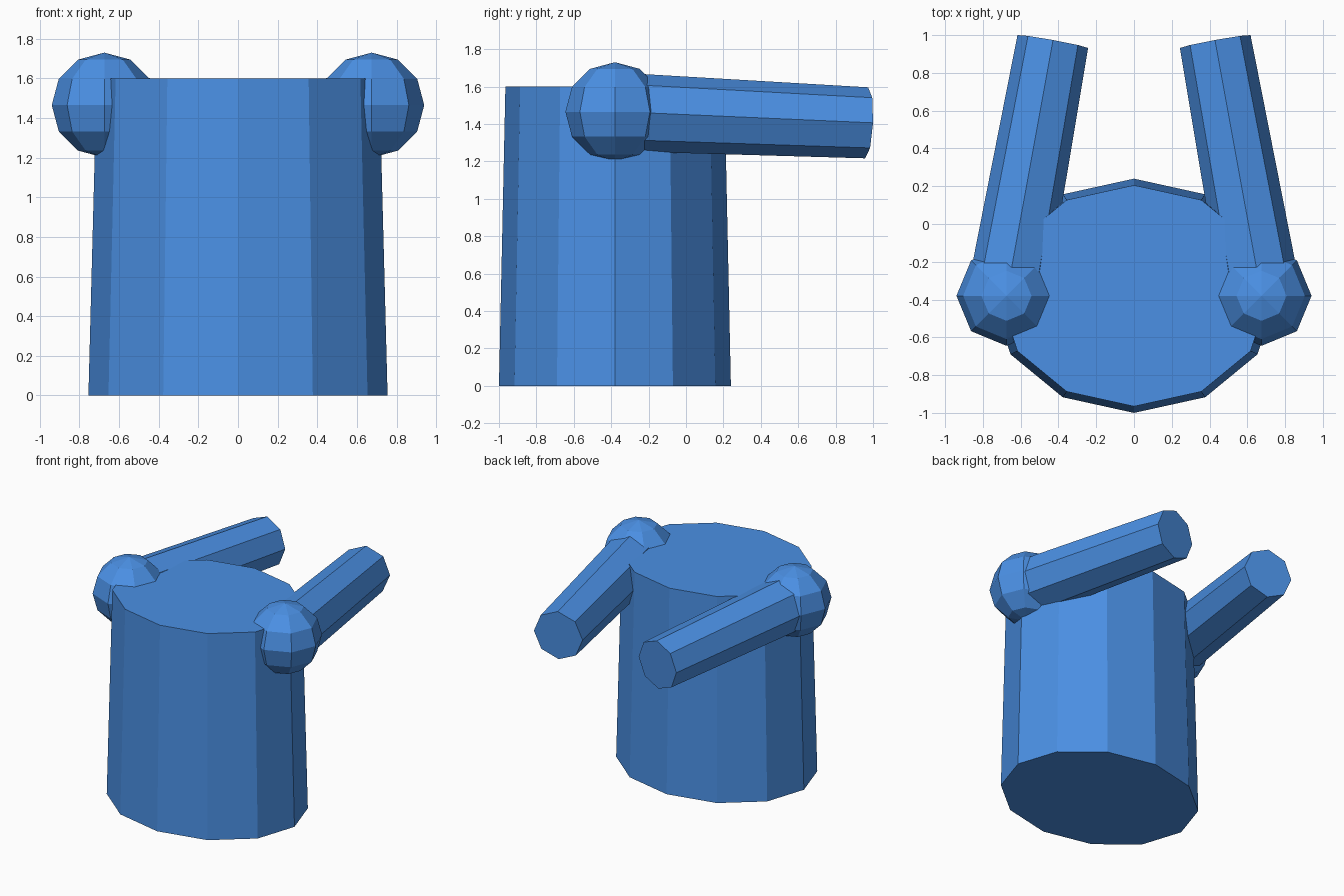
import bpy
import bmesh
from mathutils import Matrix, Vector

if "Cube" in bpy.data.objects:
    bpy.data.objects.remove(bpy.data.objects["Cube"])

blue = bpy.data.materials.new("blue")
blue.diffuse_color = (0.07, 0.28, 0.78, 1)
blue.use_nodes = True
blue.node_tree.nodes["Principled BSDF"].inputs["Base Color"].default_value = blue.diffuse_color


def finish(name, bm):
    bmesh.ops.recalc_face_normals(bm, faces=bm.faces)
    mesh = bpy.data.meshes.new(name)
    bm.to_mesh(mesh)
    bm.free()
    mesh.materials.append(blue)
    obj = bpy.data.objects.new(name, mesh)
    bpy.context.collection.objects.link(obj)
    return obj


def tapered_tube(name, start, end, r1, r2, sides, flatten=1.0):
    """Capped cone frustum between two points, one corner facing up."""
    start, end = Vector(start), Vector(end)
    axis = end - start
    matrix = (Matrix.Translation((start + end) / 2)
              @ axis.to_track_quat('Z', 'Y').to_matrix().to_4x4()
              @ Matrix.Diagonal((1, flatten, 1, 1)))
    bm = bmesh.new()
    bmesh.ops.create_cone(bm, cap_ends=True, segments=sides, radius1=r1,
                          radius2=r2, depth=axis.length, matrix=matrix)
    return finish(name, bm)


# Torso: twelve-sided oval drum, slightly narrower at the top
bm = bmesh.new()
bmesh.ops.create_cone(bm, cap_ends=True, segments=12, radius1=0.755, radius2=0.713,
                      depth=1.6, matrix=Matrix.Translation((0, -0.38, 0.8))
                      @ Matrix.Diagonal((1, 0.62 / 0.755, 1, 1)))
finish("torso", bm)

for side, s in (("right", 1), ("left", -1)):
    # Shoulder ball
    shoulder = (0.675 * s, -0.38, 1.465)
    bm = bmesh.new()
    bmesh.ops.create_uvsphere(bm, u_segments=8, v_segments=6, radius=0.265,
                              matrix=Matrix.Translation(shoulder))
    finish("shoulder_" + side, bm)
    # Arm reaching backwards, turned inward and dipping slightly
    tapered_tube("arm_" + side, shoulder, (0.43 * s, 0.966, 1.406), 0.21, 0.19, 8)
